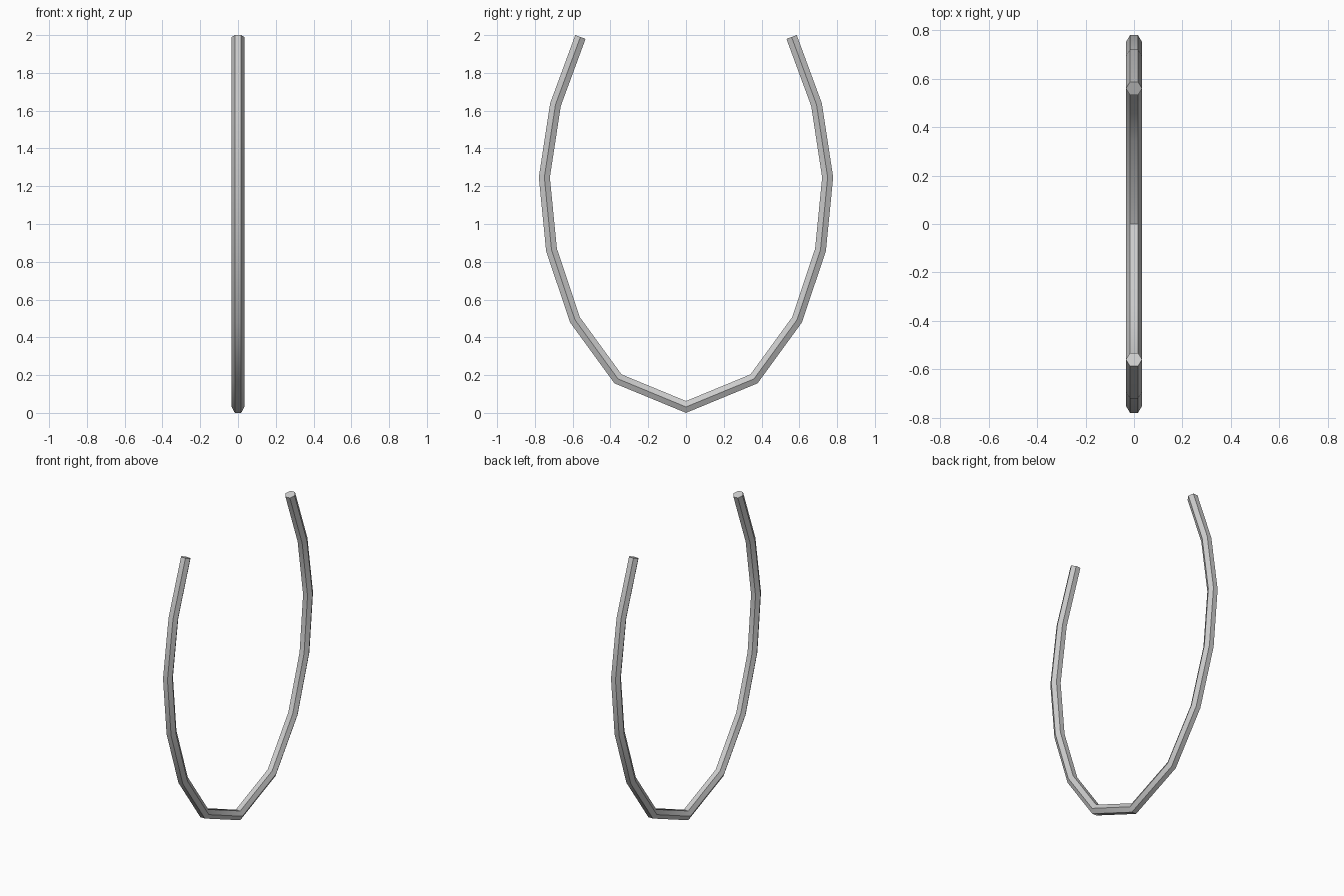
import bpy, bmesh, math
from mathutils import Vector

if "Cube" in bpy.data.objects:
    bpy.data.objects.remove(bpy.data.objects["Cube"])

RADIUS, SIDES = 0.0335, 6

# Half of the centre line in the YZ plane, from the bottom point to the tip
half = [(0, 0.0315), (0.36, 0.18), (0.588, 0.493), (0.712, 0.863),
        (0.75, 1.247), (0.691, 1.632), (0.559, 1.99)]
path = [(-y, z) for y, z in reversed(half[1:])] + half
path = [Vector((0, y, z)) for y, z in path]

# Sweep a hexagon along the path with mitred joints
bm = bmesh.new()
rings = []
for i, p in enumerate(path):
    a = (p - path[i - 1]).normalized() if i > 0 else None
    b = (path[i + 1] - p).normalized() if i < len(path) - 1 else None
    a, b = a or b, b or a
    tangent = (a + b).normalized()
    normal = Vector((0, -tangent.z, tangent.y)) / tangent.dot(a)
    ring = []
    for k in range(SIDES):
        t = 2 * math.pi * k / SIDES
        offset = Vector((math.cos(t), 0, 0)) + normal * math.sin(t)
        ring.append(bm.verts.new(p + offset * RADIUS))
    rings.append(ring)

for r, s in zip(rings, rings[1:]):
    for k in range(SIDES):
        n = (k + 1) % SIDES
        bm.faces.new((r[k], r[n], s[n], s[k]))

# End caps
bm.faces.new(rings[0])
bm.faces.new(rings[-1])
bmesh.ops.recalc_face_normals(bm, faces=bm.faces)

mesh = bpy.data.meshes.new("bent_tube")
bm.to_mesh(mesh)
bm.free()
tube = bpy.data.objects.new("bent_tube", mesh)
bpy.context.collection.objects.link(tube)

# Smooth along the bends, sharp at the long edges and caps
bpy.context.view_layer.objects.active = tube
tube.select_set(True)
bpy.ops.object.shade_smooth_by_angle(angle=math.radians(35))
